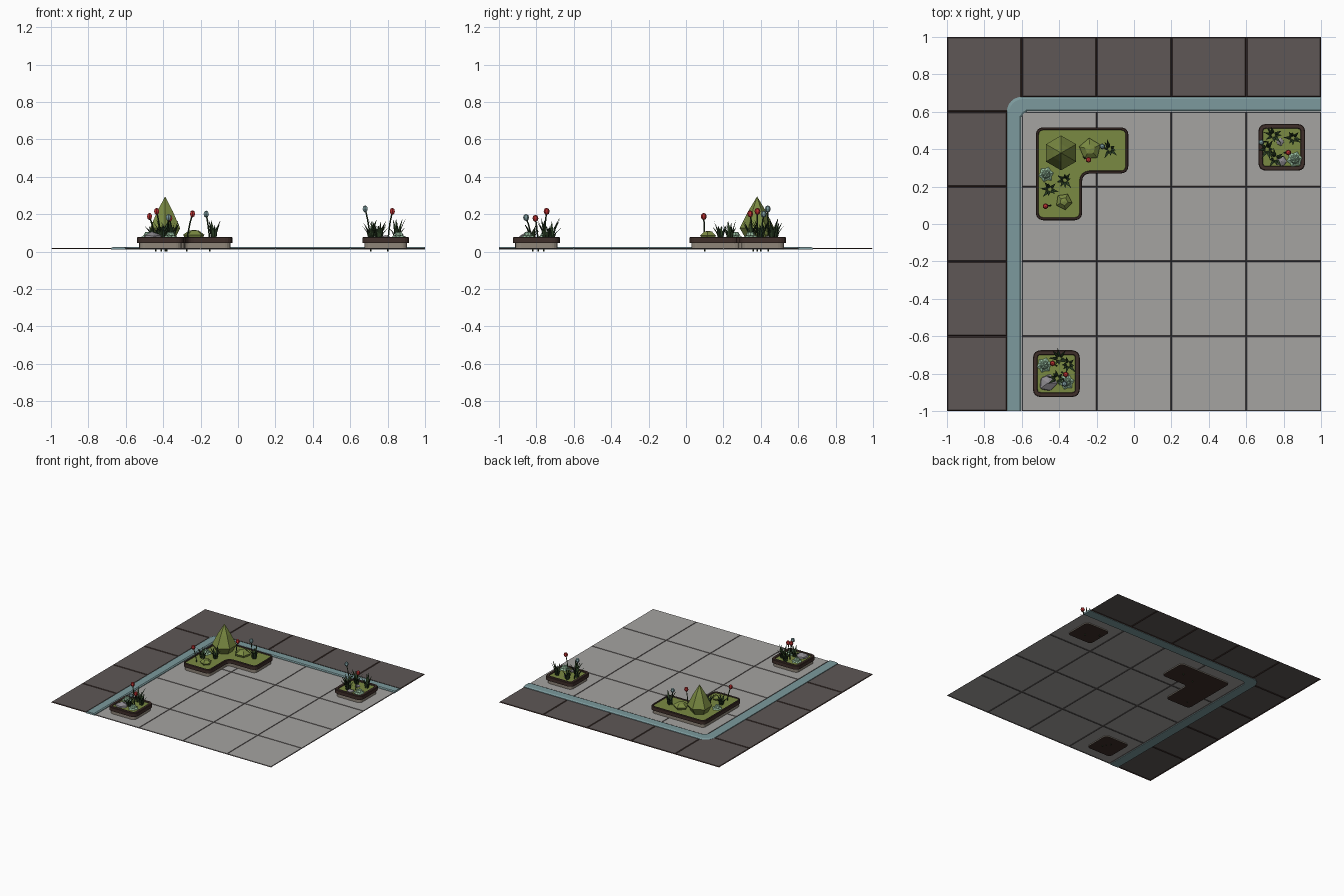
import bpy, bmesh, math, random
from mathutils import Vector, Matrix

if "Cube" in bpy.data.objects:
    bpy.data.objects.remove(bpy.data.objects["Cube"])

random.seed(4)


def lin(c):
    c /= 255
    return c / 12.92 if c < 0.04045 else ((c + 0.055) / 1.055) ** 2.4


def mat(name, r, g, b):
    m = bpy.data.materials.new(name)
    m.diffuse_color = (lin(r), lin(g), lin(b), 1)
    m.use_nodes = True
    m.node_tree.nodes["Principled BSDF"].inputs["Base Color"].default_value = m.diffuse_color
    return m


DARK = mat("dark paving", 94, 87, 86)
LIGHT = mat("light paving", 165, 163, 161)
TEAL = mat("teal", 124, 154, 157)
MOSS = mat("moss green", 122, 138, 66)
BROWN = mat("dark brown", 62, 46, 41)
STONE = mat("planter stone", 142, 133, 121)
LEAF = mat("dark leaf", 42, 62, 36)
SAGE = mat("pale sage", 152, 190, 160)
ROCK = mat("rock grey", 140, 137, 142)
RED = mat("flower red", 186, 48, 48)


def make(name, bm, *mats, fix=True):
    if fix:
        bmesh.ops.recalc_face_normals(bm, faces=bm.faces)
    me = bpy.data.meshes.new(name)
    bm.to_mesh(me)
    bm.free()
    for m in mats:
        me.materials.append(m)
    ob = bpy.data.objects.new(name, me)
    bpy.context.collection.objects.link(ob)
    return ob


# --- paving: quads inset so the rims become sloped seams
def paving(name, rects, seam, tile_mat, seam_mat):
    bm = bmesh.new()
    for x0, x1, y0, y1 in rects:
        bm.faces.new([bm.verts.new((x, y, 0.013)) for x, y in
                      ((x0, y0), (x1, y0), (x1, y1), (x0, y1))])
    bm.normal_update()
    rims = bmesh.ops.inset_individual(bm, faces=bm.faces[:], thickness=seam, depth=0.005)
    for f in rims["faces"]:
        f.material_index = 1
    make(name, bm, tile_mat, seam_mat, fix=False)


G = [-1, -0.6, -0.2, 0.2, 0.6, 1]
spans = list(zip(G, G[1:]))
paving("light_paving", [(a, b, c, d) for a, b in spans[1:] for c, d in spans[:4]],
       0.005, LIGHT, DARK)
paving("dark_paving", [(-1, -0.6, 0.6, 1)]
       + [(a, b, 0.68, 1) for a, b in spans[1:]]
       + [(-1, -0.68, c, d) for c, d in spans[:4]], 0.008, DARK, BROWN)


# --- curb: cross-section swept round the corner
def curb_path(d):
    x, y, r = -0.68 + d, 0.68 - d, 0.08 - 0.5 * d
    arc = [(x + r - r * math.cos(t), y - r + r * math.sin(t))
           for t in (i * math.pi / 12 for i in range(7))]
    return [(x, -1)] + arc + [(1, y)]


bm = bmesh.new()
section = [(0, 0.010), (0, 0.019), (0.012, 0.025), (0.07, 0.025), (0.078, 0.019), (0.078, 0.010)]
rows = [[bm.verts.new((x, y, z)) for x, y in curb_path(d)] for d, z in section]
for a, b in zip(rows, rows[1:] + rows[:1]):
    for i in range(len(a) - 1):
        bm.faces.new((a[i], a[i + 1], b[i + 1], b[i]))
for end in (0, -1):
    bm.faces.new([r[end] for r in rows])
make("curb", bm, TEAL)


# --- planters
def rounded(corners, r):
    pts = []
    n = len(corners)
    for i in range(n):
        p = Vector(corners[i])
        a = p + (Vector(corners[i - 1]) - p).normalized() * r
        b = p + (Vector(corners[(i + 1) % n]) - p).normalized() * r
        for k in range(5):
            t = k / 4
            w = 1.17 * t * (1 - t)   # rational-like pull toward the corner
            pts.append(a * (1 - t) ** 2 + p * 2 * t * (1 - t) + b * t * t + (a + b - 2 * p) * w * 0.1)
    return pts


def prism(corners, r, z0, z1):
    bm = bmesh.new()
    f = bm.faces.new([bm.verts.new((p.x, p.y, z0)) for p in rounded(corners, r)])
    ex = bmesh.ops.extrude_face_region(bm, geom=[f])
    bmesh.ops.translate(bm, vec=(0, 0, z1 - z0),
                        verts=[v for v in ex["geom"] if isinstance(v, bmesh.types.BMVert)])
    bmesh.ops.recalc_face_normals(bm, faces=bm.faces)
    top = max(bm.faces, key=lambda q: q.calc_center_median().z)
    bottom = min(bm.faces, key=lambda q: q.calc_center_median().z)
    return bm, top, bottom


def planter(name, outline, base_outline, rim):
    bm, top, bottom = prism(base_outline, 0.03, 0.010, 0.05)
    bottom.material_index = 1
    make(name + "_base", bm, STONE, BROWN)
    bm, top, bottom = prism(outline, 0.04, 0.046, 0.074)
    for t, d in ((0.004, 0.004), (rim, 0), (0.003, -0.006)):
        bmesh.ops.inset_region(bm, faces=[top], thickness=t, depth=d)
    top.material_index = 1
    make(name + "_rim_and_soil", bm, BROWN, MOSS)


def square(cx, cy, h):
    return [(cx - h, cy - h), (cx + h, cy - h), (cx + h, cy + h), (cx - h, cy + h)]


def ell(e):
    return [(-0.525 + e, 0.02 + e), (-0.277 - e, 0.02 + e), (-0.277 - e, 0.27 + e),
            (-0.03 - e, 0.27 + e), (-0.03 - e, 0.517 - e), (-0.525 + e, 0.517 - e)]


planter("corner_planter", ell(0), ell(0.01), 0.008)
planter("front_planter", square(-0.415, -0.80, 0.125), square(-0.415, -0.80, 0.113), 0.018)
planter("right_planter", square(0.79, 0.41, 0.125), square(0.79, 0.41, 0.113), 0.018)


# --- bushes: faceted lathe with a pointed top
def bush(name, x, y, sides, profile, turn):
    bm = bmesh.new()
    rings = [[bm.verts.new((x + r * math.cos(turn + i * math.tau / sides),
                            y + r * math.sin(turn + i * math.tau / sides), z))
              for i in range(sides)] for r, z in profile[:-1]]
    tip = bm.verts.new((x, y, profile[-1][1]))
    for a, b in zip(rings, rings[1:]):
        for i in range(sides):
            j = (i + 1) % sides
            bm.faces.new((a[i], a[j], b[j], b[i]))
    for i in range(sides):
        bm.faces.new((rings[-1][i], rings[-1][(i + 1) % sides], tip))
    bm.faces.new(rings[0])
    make(name, bm, MOSS)


bush("tall_bush", -0.39, 0.38, 6, [(0.055, 0.06), (0.093, 0.125), (0.048, 0.215), (0, 0.295)], math.pi / 2)
bush("middle_bush", -0.235, 0.40, 5, [(0.045, 0.06), (0.06, 0.09), (0.028, 0.112), (0, 0.116)], 0.4)
bush("small_bush", -0.375, 0.12, 5, [(0.03, 0.06), (0.045, 0.085), (0.022, 0.107), (0, 0.111)], 1.1)


# --- grass tufts: folded, outward-leaning blades
def tuft(name, x, y, h):
    bm = bmesh.new()
    n = 8
    for i in range(n):
        a = i * math.tau / n + random.uniform(-0.3, 0.3)
        out = Vector((math.cos(a), math.sin(a), 0))
        side = Vector((-out.y, out.x, 0))
        base = Vector((x, y, 0.065)) + out * 0.01
        reach, top = random.uniform(0.02, 0.05), h * random.uniform(0.55, 1)
        rows = []
        for t, w in ((0, 0.005), (0.5, 0.0085)):
            c = base + out * reach * t * t + Vector((0, 0, top * t))
            rows.append([bm.verts.new(p) for p in
                         (c - side * w, c + out * 0.004, c + side * w, c - out * 0.002)])
        tip = bm.verts.new(base + out * reach + Vector((0, 0, top)))
        for k in range(4):
            m = (k + 1) % 4
            bm.faces.new((rows[0][k], rows[0][m], rows[1][m], rows[1][k]))
            bm.faces.new((rows[1][k], rows[1][m], tip))
    make(name, bm, LEAF)


for i, (x, y, h) in enumerate([
        (-0.13, 0.40, 0.115), (-0.37, 0.235, 0.11), (-0.45, 0.185, 0.11),
        (-0.40, -0.72, 0.12), (-0.352, -0.75, 0.12), (-0.41, -0.825, 0.09),
        (0.712, 0.40, 0.115), (0.755, 0.35, 0.11), (0.745, 0.475, 0.12), (0.85, 0.46, 0.12)]):
    tuft(f"grass_tuft_{i + 1}", x, y, h)


# --- sage rosettes: two rings of broad pointed leaves
def rosette(name, x, y, r):
    bm = bmesh.new()
    for n, reach, rise, turn in ((6, r, 0.022, 0.2), (5, r * 0.6, 0.042, 0.7)):
        for i in range(n):
            a = turn + i * math.tau / n
            out, side = Vector((math.cos(a), math.sin(a), 0)), Vector((-math.sin(a), math.cos(a), 0))
            o = Vector((x, y, 0.064))
            up = Vector((0, 0, 1))
            mid = o + out * reach * 0.6
            pts = [o, mid - side * r * 0.42 + up * rise * 0.6, o + out * reach + up * rise * 0.5,
                   mid + side * r * 0.42 + up * rise * 0.6, mid + up * rise]
            b, l, t, q, c = [bm.verts.new(p) for p in pts]
            inner = bm.verts.new(o + up * rise)
            for f in ((inner, l, c), (l, t, c), (t, q, c), (q, inner, c), (b, l, t), (b, t, q),
                      (b, inner, l), (b, q, inner)):
                bm.faces.new(f)
    make(name, bm, SAGE)


for i, (x, y, r) in enumerate([(-0.47, 0.265, 0.042), (-0.48, -0.755, 0.042),
                               (-0.36, -0.845, 0.042), (0.86, 0.345, 0.045)]):
    rosette(f"sage_rosette_{i + 1}", x, y, r)


# --- rocks
for i, (x, y, r) in enumerate([(-0.46, -0.85, 0.05), (0.79, 0.335, 0.03), (0.78, 0.44, 0.024)]):
    bm = bmesh.new()
    bmesh.ops.create_icosphere(bm, subdivisions=1, radius=r)
    for v in bm.verts:
        v.co *= random.uniform(0.85, 1.15)
        v.co.z *= 0.75
        v.co += Vector((x, y, 0.068))
    make(f"rock_{i + 1}", bm, ROCK)


# --- flowers: curved stem with a faceted bud
def flower(name, foot, head, bud):
    bm = bmesh.new()
    f, h = Vector((*foot, 0)), Vector(head)
    rings = []
    for k in range(5):
        t = k / 4
        c = Vector((f.x + (h.x - f.x) * t * t, f.y + (h.y - f.y) * t * t, h.z * t))
        rings.append([bm.verts.new(c + Vector((0.004 * math.cos(a), 0.004 * math.sin(a), 0)))
                      for a in (0, math.pi / 2, math.pi, -math.pi / 2)])
    for a, b in zip(rings, rings[1:]):
        for i in range(4):
            j = (i + 1) % 4
            bm.faces.new((a[i], a[j], b[j], b[i]))
    bm.faces.new(rings[0])
    bm.faces.new(rings[-1])
    stem = set(bm.faces)
    bmesh.ops.create_uvsphere(bm, u_segments=6, v_segments=4, radius=0.016,
                              matrix=Matrix.Translation(h) @ Matrix.Diagonal((1, 1, 1.2, 1)))
    for q in bm.faces:
        q.material_index = 0 if q in stem else 1
    make(name, bm, LEAF, bud)


for i, (foot, head, bud) in enumerate([
        ((-0.275, 0.36), (-0.243, 0.343), (0.0)), ((-0.15, 0.40), (-0.17, 0.415), 1),
        ((-0.44, 0.10), (-0.473, 0.095), 0),
        ((-0.41, -0.76), (-0.435, -0.745), 0), ((-0.39, -0.79), (-0.365, -0.805), 0),
        ((-0.38, -0.82), (-0.372, -0.855), 1),
        ((0.80, 0.38), (0.825, 0.382), 0), ((0.71, 0.44), (0.68, 0.437), 1)]):
    z = (0.202, 0.2, 0.188, 0.215, 0.178, 0.182, 0.215, 0.228)[i]
    flower(f"flower_{i + 1}", foot, (*head, z), TEAL if bud else RED)
